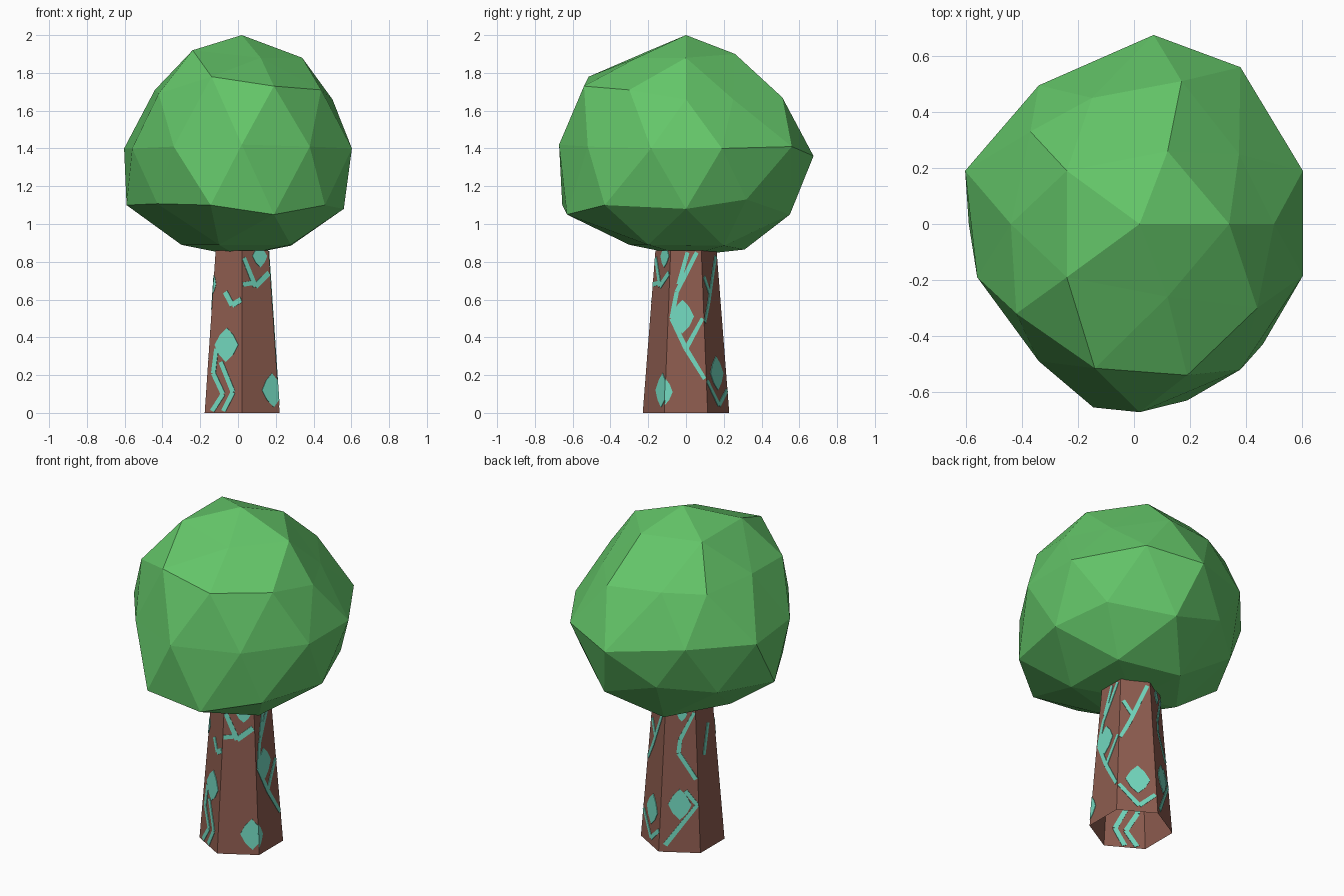
import bpy, bmesh
from math import cos, sin, pi, radians
from mathutils import Vector


def material(name, r, g, b):
    lin = [((c / 255 + 0.055) / 1.055) ** 2.4 for c in (r, g, b)]
    m = bpy.data.materials.new(name)
    m.diffuse_color = (*lin, 1)
    return m


def finish(bm, name, mat):
    bmesh.ops.recalc_face_normals(bm, faces=bm.faces)
    me = bpy.data.meshes.new(name)
    bm.to_mesh(me)
    bm.free()
    me.materials.append(mat)
    ob = bpy.data.objects.new(name, me)
    bpy.context.collection.objects.link(ob)
    return ob


green = material("leaf green", 100, 198, 105)
brown = material("bark brown", 141, 92, 79)
teal = material("pattern teal", 114, 215, 190)

# Crown: icosphere, with its nearest corners pulled to a hand-shaped outline
bm = bmesh.new()
bmesh.ops.create_icosphere(bm, subdivisions=2, radius=1)
for v in bm.verts:
    v.co = Vector((v.co.x * 0.62, v.co.y * 0.62, v.co.z * 0.585 + 1.415))
base = [(v, v.co.copy()) for v in bm.verts]


def pull(points):
    for p in map(Vector, points):
        v, _ = min(base, key=lambda b: (b[1] - p).length)
        v.co = p


# upper half
pull([(0.02, 0, 2.0), (0.34, 0, 1.88), (0.12, 0.26, 1.9), (0.12, -0.26, 1.88),
      (-0.24, 0.19, 1.92), (-0.24, -0.19, 1.92),
      (-0.14, -0.515, 1.78), (0.19, -0.54, 1.73), (0.44, -0.3, 1.71),
      (0.17, 0.51, 1.67), (0.5, 0, 1.66), (-0.44, 0, 1.71),
      (-0.37, 0.33, 1.69), (-0.42, -0.32, 1.69),
      (0.375, 0.25, 1.66), (-0.15, 0.45, 1.69)])
# widest ring
pull([(0.07, 0.675, 1.36), (0.38, 0.56, 1.41), (0.603, 0.19, 1.4),
      (0.603, -0.185, 1.4), (0.38, -0.52, 1.41), (0.02, -0.672, 1.42),
      (-0.34, -0.49, 1.41), (-0.56, -0.19, 1.4), (-0.603, 0.19, 1.4),
      (-0.34, 0.495, 1.41)])
# lower half
pull([(-0.145, -0.655, 1.1), (0.19, -0.63, 1.05), (0.46, -0.43, 1.1),
      (-0.59, 0, 1.1), (0.56, 0, 1.08), (0.46, 0.32, 1.13),
      (0.16, 0.55, 1.05), (-0.3, 0, 0.89), (0.28, 0.2, 0.885),
      (0.28, -0.2, 0.89), (-0.1, -0.3, 0.89), (-0.07, 0.31, 0.865),
      (0, 0, 0.83)])
finish(bm, "leaf_crown", green)

# Trunk: open, tapered six-sided tube
CX, TOP = 0.022, 0.86


def radius(z):
    return 0.229 - 0.078 * z


bm = bmesh.new()
rings = [[bm.verts.new((CX + radius(z) * cos(-pi / 2 + i * pi / 3),
                        radius(z) * sin(-pi / 2 + i * pi / 3), z))
          for i in range(6)] for z in (0, TOP)]
for i in range(6):
    j = (i + 1) % 6
    bm.faces.new((rings[0][i], rings[0][j], rings[1][j], rings[1][i]))
finish(bm, "trunk", brown)

# Bark pattern: thin plates; s runs -1..1 across a trunk side, z is height
pat = bmesh.new()


def on_side(angle, s, z, d):
    a = radians(angle)
    n, t = Vector((cos(a), sin(a), 0)), Vector((-sin(a), cos(a), 0))
    s = max(-1, min(1, s))
    z = max(0, min(TOP, z))
    r = radius(z)
    return Vector((CX, 0, z)) + n * (r * cos(pi / 6) + d) + t * (s * r / 2)


def plate(angle, pts):
    lo, hi = [[pat.verts.new(on_side(angle, s, z, d)) for s, z in pts]
              for d in (-0.003, 0.003)]
    pat.faces.new(lo)
    pat.faces.new(hi)
    for i in range(len(pts)):
        j = (i + 1) % len(pts)
        pat.faces.new((lo[i], lo[j], hi[j], hi[i]))


def diamond(angle, s, z, w, h):
    k = 0.58                            # slightly bulging sides
    plate(angle, [(s - w, z), (s - k * w, z - k * h), (s, z - h),
                  (s + k * w, z - k * h), (s + w, z), (s + k * w, z + k * h),
                  (s, z + h), (s - k * w, z + k * h)])


def zigzag(angle, *pts, half=0.012):
    for (s0, z0), (s1, z1) in zip(pts, pts[1:]):
        k = 0.095                       # half width of a side
        d = Vector(((s1 - s0) * k, z1 - z0)).normalized() * half
        a, b = -d.y / k, d.x
        plate(angle, [(s0 + a, z0 + b), (s0 - a, z0 - b),
                      (s1 - a, z1 - b), (s1 + a, z1 + b)])


# front left side
diamond(240, 0.05, 0.36, 0.72, 0.09)
zigzag(240, (-0.6, 0.01), (-0.05, 0.1), (-0.65, 0.21), (-0.55, 0.34))
zigzag(240, (0, 0.01), (0.5, 0.11), (-0.25, 0.27))
zigzag(240, (-0.15, 0.64), (0.35, 0.57), (0.95, 0.6), half=0.015)
diamond(240, -1, 0.68, 0.2, 0.05)
# front right side
diamond(300, 0.7, 0.12, 0.6, 0.09)
zigzag(300, (-0.9, 0.82), (-0.1, 0.67), (0.9, 0.74), half=0.015)
zigzag(300, (-0.95, 0.68), (-0.1, 0.69))
diamond(300, 0.3, 0.83, 0.55, 0.06)
# right side
diamond(0, -0.2, 0.51, 0.65, 0.09)
diamond(0, -1, 0.11, 0.36, 0.07)
zigzag(0, (0.7, 0.85), (-0.55, 0.64), (-0.8, 0.5), (0, 0.34), (0.95, 0.18))
zigzag(0, (0, 0.34), (0.95, 0.5))
zigzag(0, (0.1, 0.85), (-0.45, 0.68))
# back right side
diamond(60, 0.05, 0.21, 0.64, 0.09)
zigzag(60, (-0.95, 0.17), (0.1, 0.04), (0.95, 0.12))
zigzag(60, (0.8, 0.83), (-0.4, 0.58), (-0.95, 0.48))
zigzag(60, (-0.8, 0.72), (-0.2, 0.63))
# back left side
diamond(120, 0, 0.28, 0.62, 0.09)
diamond(120, 0.1, 0.81, 0.35, 0.045)
zigzag(120, (0.95, 0.82), (0, 0.66), (-0.1, 0.58), (0.9, 0.43))
zigzag(120, (0.3, 0.36), (0.95, 0.28), (-0.7, 0.04))
# left side
zigzag(180, (-0.3, 0.55), (0.3, 0.72))
finish(pat, "bark_pattern", teal)
